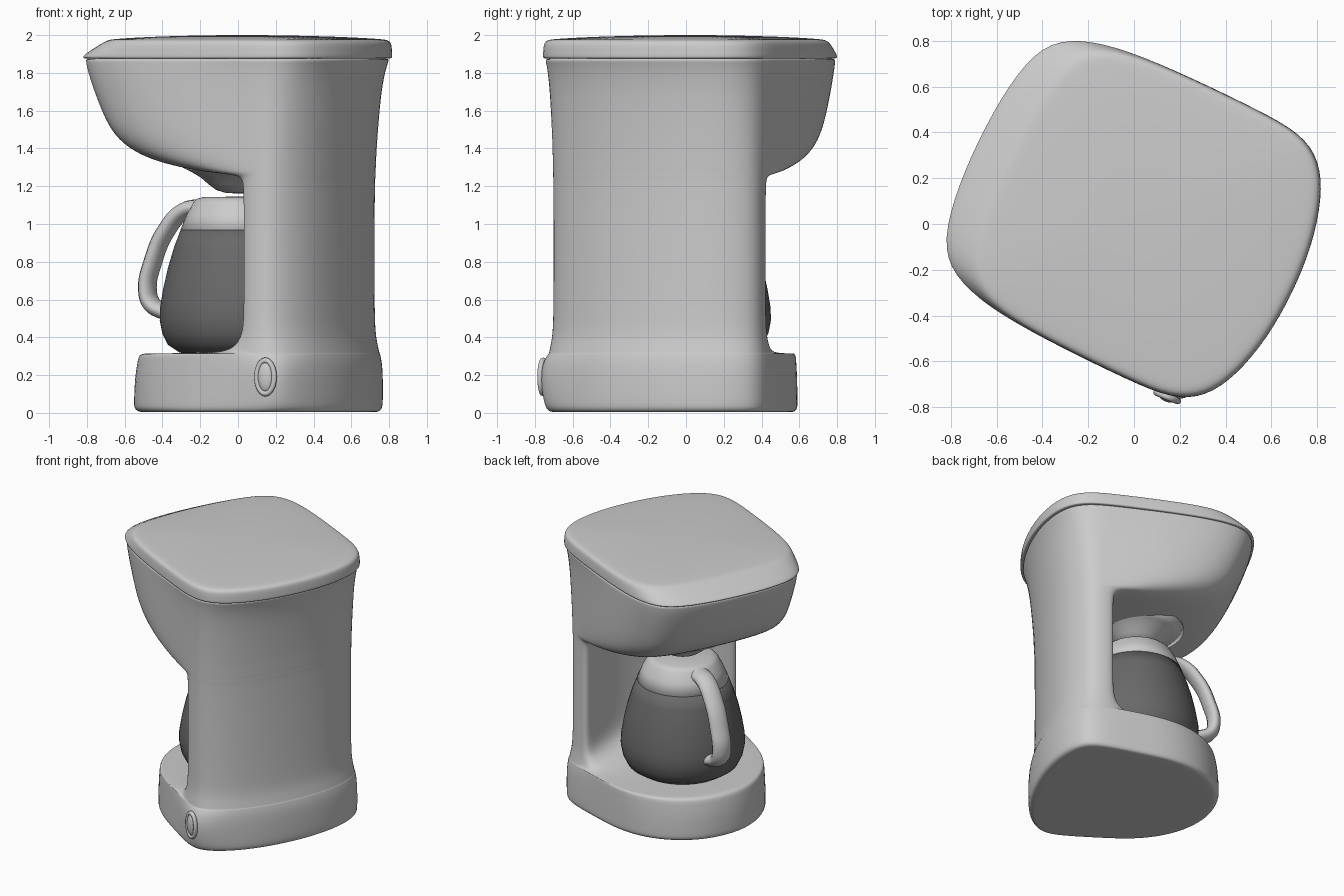
import bpy, bmesh, math
from mathutils import Matrix, Vector

if "Cube" in bpy.data.objects:
    bpy.data.objects.remove(bpy.data.objects["Cube"])

# Local frame: +x is the machine's front (handle side), y its width
FRAME = Matrix.Translation((0.013, 0.027, 0)) @ Matrix.Rotation(math.radians(154.15), 4, 'Z')
CX = 0.01  # carafe axis


def finish(name, bm, subsurf=0, mat=None, local=Matrix()):
    bmesh.ops.recalc_face_normals(bm, faces=bm.faces)
    me = bpy.data.meshes.new(name)
    bm.to_mesh(me)
    bm.free()
    ob = bpy.data.objects.new(name, me)
    bpy.context.collection.objects.link(ob)
    ob.matrix_world = FRAME @ local
    if subsurf:
        m = ob.modifiers.new("smooth", 'SUBSURF')
        m.levels = m.render_levels = subsurf
    for p in me.polygons:
        p.use_smooth = True
    if mat:
        me.materials.append(mat)
    return ob


def loft(name, rings, **kw):
    bm = bmesh.new()
    loops = [[bm.verts.new(p) for p in r] for r in rings]
    n = len(loops[0])
    for a, b in zip(loops, loops[1:]):
        for i in range(n):
            j = (i + 1) % n
            bm.faces.new((a[i], a[j], b[j], b[i]))
    bm.faces.new(loops[0][::-1])
    bm.faces.new(loops[-1])
    return finish(name, bm, **kw)


def lathe(name, profile, n=48, **kw):
    ring = [(math.cos(2 * math.pi * i / n), math.sin(2 * math.pi * i / n)) for i in range(n)]
    return loft(name, [[(r * c, r * s, z) for c, s in ring] for r, z in profile], **kw)


def mirror(half, z):
    full = half + [(u, -v) for u, v in half[-2:0:-1]]
    return [(u, v, z) for u, v in full]


# Half outlines, back centre to front centre: concave column, base, top rim
COL = [(-.655, 0), (-.645, .19), (-.605, .39), (-.53, .53), (-.45, .603), (-.36, .605),
       (-.285, .587), (-.305, .525), (-.35, .42), (-.395, .3), (-.415, .16), (-.42, 0)]
BASE = [(-.70, 0), (-.69, .2), (-.645, .40), (-.575, .55), (-.49, .635), (-.35, .64),
        (-.1, .60), (.1, .57), (.29, .495), (.445, .362), (.545, .187), (.572, 0)]
TOP = [(-.75, 0), (-.737, .22), (-.685, .43), (-.605, .57), (-.48, .64), (-.28, .65),
       (.05, .65), (.36, .637), (.565, .592), (.70, .50), (.755, .28), (.77, 0)]


def section(z, shape, b, f, s=1.0, bump=0):
    half = []
    for i, (p, q) in enumerate(zip(COL, shape)):
        w = b if i < 6 else f
        half.append(tuple(s * (p[k] + (q[k] - p[k]) * w) for k in (0, 1)))
    ring = mirror(half, z)
    for i in (3, 4):  # swelling that carries the button
        u, v, z = ring[i]
        ring[i] = (u, v + bump, z)
    return ring


# Body: base, column and head in one lofted shell
rings = [section(0.004, BASE, .85, .98, .93), section(0.004, BASE, .85, .98, .975)]
for z, b, f, bump in [(.02, .9, 1, 0), (.06, 1, 1, .015), (.18, 1, .995, .035), (.26, .9, .98, .025),
                      (.3, .72, .972, .01), (.314, .64, .95, 0), (.3142, .62, .9, 0),
                      (.318, .58, .5, 0), (.335, .5, .28, 0), (.375, .3, .14, 0),
                      (.42, .14, .05, 0), (.5, .04, 0, 0)]:
    rings.append(section(z, BASE, b, f, bump=bump))
for z, b, f in [(.7, 0, 0), (1.0, 0, 0), (1.2, .03, 0), (1.245, .05, .03), (1.258, .06, .12),
                (1.268, .06, .25), (1.28, .07, .4), (1.32, .09, .6), (1.38, .12, .75),
                (1.47, .19, .85), (1.58, .29, .905), (1.72, .45, .955), (1.82, .68, .985),
                (1.87, .88, .992), (1.885, .92, .992)]:
    rings.append(section(z, TOP, b, f))
loft("body", rings, subsurf=2)


# Lid: rim with a sloped front and slightly domed top
def lid_ring(z, s, c):
    half = []
    for u, v in TOP:
        if u > .2:
            u -= (u - .2) * .25 * c
        half.append((u * s, v * s))
    return mirror(half, z)


loft("lid", [lid_ring(*a) for a in [
    (1.876, .94, 0), (1.876, .99, 0), (1.878, 1.003, 0), (1.885, 1.008, 0), (1.90, 1.008, .1),
    (1.945, 1.004, .7), (1.964, .995, .95), (1.975, .972, 1), (1.98, .92, 1), (1.99, .7, 1),
    (1.997, .4, 1), (2.0, .15, 1)]], subsurf=2)

# Carafe: dark jug, light collar, drip spout above
dark = bpy.data.materials.new("dark_glass")
dark.diffuse_color = (.14, .14, .14, 1)
dark.use_nodes = True
dark.node_tree.nodes["Principled BSDF"].inputs["Base Color"].default_value = dark.diffuse_color
axis = Matrix.Translation((CX, 0, 0))
jug = [(.27, .312), (.315, .32), (.375, .36), (.405, .42), (.419, .49), (.417, .56),
       (.40, .66), (.375, .77), (.342, .88), (.308, .97)]
lathe("carafe_jug", jug, mat=dark, local=axis)
collar = [(.306, .968), (.309, .97), (.275, 1.05), (.24, 1.115), (.222, 1.133), (.19, 1.142), (.03, 1.145)]
lathe("carafe_collar", collar, local=axis)
spout = [(.02, 1.162), (.07, 1.165), (.12, 1.18), (.16, 1.21), (.20, 1.245), (.25, 1.275), (.32, 1.31)]
lathe("drip_spout", spout, local=axis)

# Handle: flattened tube in the front plane
cu = bpy.data.curves.new("carafe_handle", 'CURVE')
cu.dimensions = '3D'
cu.bevel_depth = .044
cu.bevel_resolution = 4
cu.use_fill_caps = True
path = [(.22, 1.09), (.32, 1.07), (.43, .96), (.505, .8), (.537, .65), (.51, .575), (.41, .525)]
sp = cu.splines.new('BEZIER')
sp.bezier_points.add(len(path) - 1)
for bp, (d, z) in zip(sp.bezier_points, path):
    bp.co = (d, 0, z)
    bp.handle_left_type = bp.handle_right_type = 'AUTO'
handle = bpy.data.objects.new("carafe_handle", cu)
bpy.context.collection.objects.link(handle)
handle.matrix_world = FRAME @ axis @ Matrix.Diagonal((1, 1.6, 1, 1))

# Power button: oval dome inside a raised oval ring
spot = Matrix.Translation((-.46, .646, .19)) @ Matrix.Rotation(math.radians(4), 4, 'Z')
bm = bmesh.new()
bmesh.ops.create_uvsphere(bm, u_segments=24, v_segments=12, radius=1)
bmesh.ops.scale(bm, vec=Vector((.043, .022, .078)), verts=bm.verts)
finish("button", bm, local=spot)
bm = bmesh.new()
N, M = 32, 8
vs = []
for i in range(N):
    a = 2 * math.pi * i / N
    for j in range(M):
        t = 2 * math.pi * j / M
        r = .015 * math.cos(t)
        vs.append(bm.verts.new(((.05 + r) * math.cos(a), .015 * math.sin(t), (.088 + r) * math.sin(a))))
for i in range(N):
    for j in range(M):
        i2, j2 = (i + 1) % N, (j + 1) % M
        bm.faces.new((vs[i * M + j], vs[i2 * M + j], vs[i2 * M + j2], vs[i * M + j2]))
finish("button_ring", bm, local=spot)
